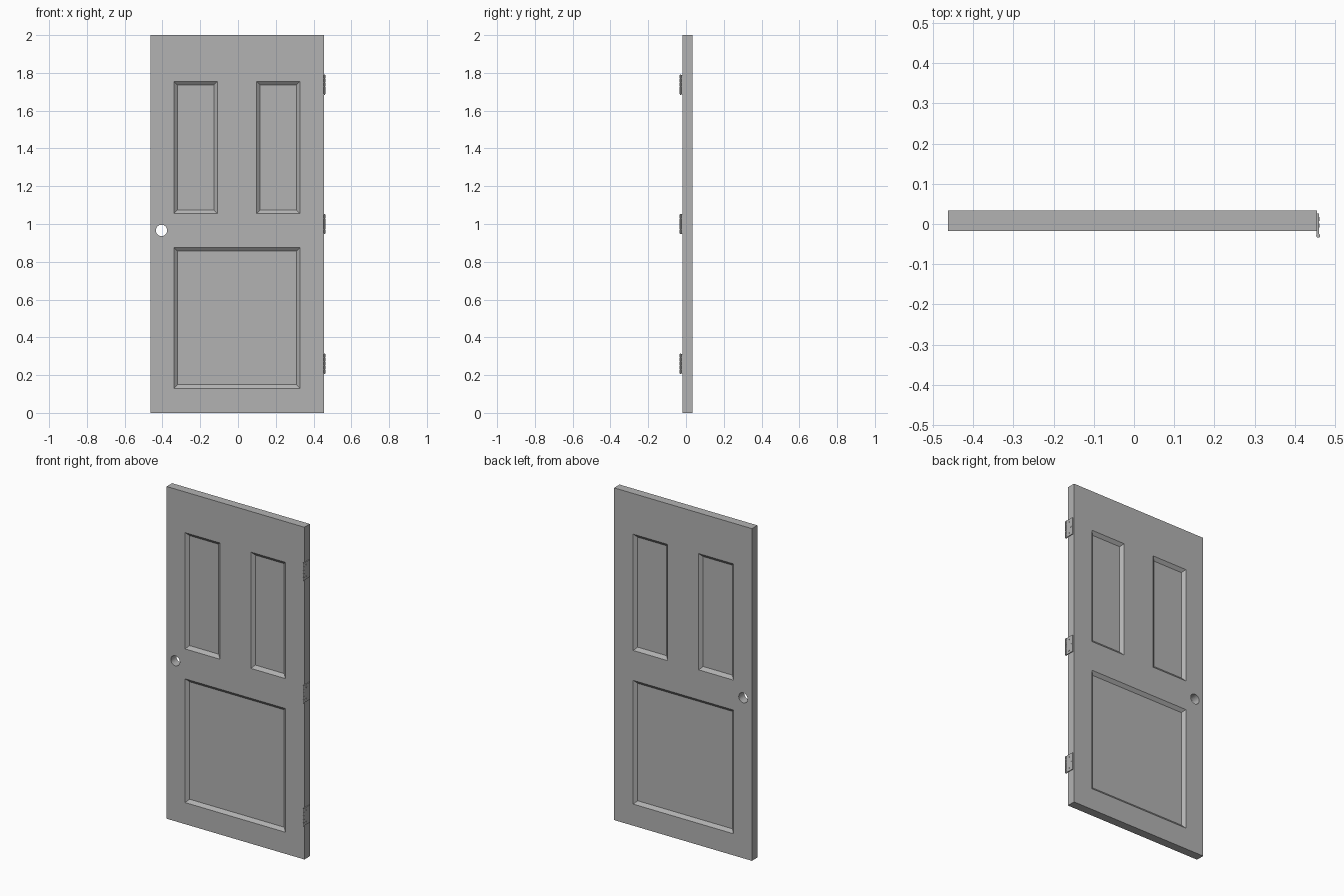
import bpy, bmesh, math
from mathutils import Matrix, Vector

if "Cube" in bpy.data.objects:
    bpy.data.objects.remove(bpy.data.objects["Cube"])

grey = bpy.data.materials.new("plain_grey")
grey.diffuse_color = (0.45, 0.45, 0.45, 1)
grey.use_nodes = True
grey.node_tree.nodes["Principled BSDF"].inputs["Base Color"].default_value = grey.diffuse_color

X0, X1, Y0, Y1, H = -0.463, 0.455, -0.018, 0.034, 2.0
SLOPE, DEPTH = 0.019, 0.016


def finish(bm, name, smooth=False):
    bmesh.ops.recalc_face_normals(bm, faces=bm.faces)
    me = bpy.data.meshes.new(name)
    bm.to_mesh(me)
    bm.free()
    me.materials.append(grey)
    ob = bpy.data.objects.new(name, me)
    bpy.context.collection.objects.link(ob)
    if smooth:
        bpy.ops.object.select_all(action='DESELECT')
        ob.select_set(True)
        bpy.context.view_layer.objects.active = ob
        bpy.ops.object.shade_smooth_by_angle(angle=math.radians(40))
    return ob


def box(bm, x0, x1, y0, y1, z0, z1):
    m = (Matrix.Translation(((x0 + x1) / 2, (y0 + y1) / 2, (z0 + z1) / 2))
         @ Matrix.Diagonal((x1 - x0, y1 - y0, z1 - z0, 1)))
    return bmesh.ops.create_cube(bm, size=1, matrix=m)["verts"]


def cylinder(bm, centre, radius, length, axis, sides=16):
    rot = Vector((0, 0, 1)).rotation_difference(Vector(axis)).to_matrix().to_4x4()
    bmesh.ops.create_cone(bm, cap_ends=True, segments=sides, radius1=radius, radius2=radius,
                          depth=length, matrix=Matrix.Translation(centre) @ rot)


def panel_cutter(bm, x0, x1, z0, z1, face_y, inward):
    """Tapered block that sinks a panel with sloped sides into one face."""
    out = 0.5  # part of the taper that sticks out of the face
    rings = []
    for t in (-out, 1):
        s, y = SLOPE * t, face_y + inward * DEPTH * t
        rings.append([bm.verts.new(p) for p in ((x0 + s, y, z0 + s), (x1 - s, y, z0 + s),
                                                (x1 - s, y, z1 - s), (x0 + s, y, z1 - s))])
    a, b = rings
    bm.faces.new(a)
    bm.faces.new(b[::-1])
    for i in range(4):
        j = (i + 1) % 4
        bm.faces.new((a[i], b[i], b[j], a[j]))


# Door slab
bm = bmesh.new()
box(bm, X0, X1, Y0, Y1, 0, H)
door = finish(bm, "door_slab")

# Sunken panels on both faces, and the round handle hole
bm = bmesh.new()
for x0, x1, z0, z1 in ((-0.34, -0.108, 1.055, 1.755),
                       (0.098, 0.328, 1.055, 1.755),
                       (-0.34, 0.328, 0.13, 0.875)):
    panel_cutter(bm, x0, x1, z0, z1, Y0, 1)
    panel_cutter(bm, x0, x1, z0, z1, Y1, -1)
cylinder(bm, (-0.405, 0.008, 0.966), 0.03, 0.2, (0, 1, 0), 32)
cutter = finish(bm, "panel_and_hole_cutter")
cutter.hide_render = True
cutter.hide_viewport = True
cut = door.modifiers.new("cut", 'BOOLEAN')
cut.operation = 'DIFFERENCE'
cut.solver = 'EXACT'
cut.object = cutter

# Hinges: leaf on the door edge, barrel in front, screw heads
for name, z in (("lower", 0.26), ("middle", 1.0), ("upper", 1.738)):
    h = 0.052
    bm = bmesh.new()
    box(bm, X1 - 0.001, X1 + 0.005, -0.026, 0.026, z - h, z + h)
    finish(bm, name + "_hinge_leaf")

    bm = bmesh.new()
    step = 2 * h / 5
    for i in range(5):
        cylinder(bm, (X1 + 0.003, -0.029, z - h + step * (i + 0.5)), 0.005, step - 0.002, (0, 0, 1))
    cylinder(bm, (X1 + 0.003, -0.029, z), 0.0035, 2 * h + 0.004, (0, 0, 1))
    finish(bm, name + "_hinge_barrel", True)

    bm = bmesh.new()
    for y, dz in ((-0.004, 0.034), (0.012, 0.0), (-0.004, -0.034)):
        cylinder(bm, (X1 + 0.005, y, z + dz), 0.005, 0.002, (1, 0, 0))
    finish(bm, name + "_hinge_screws", True)
